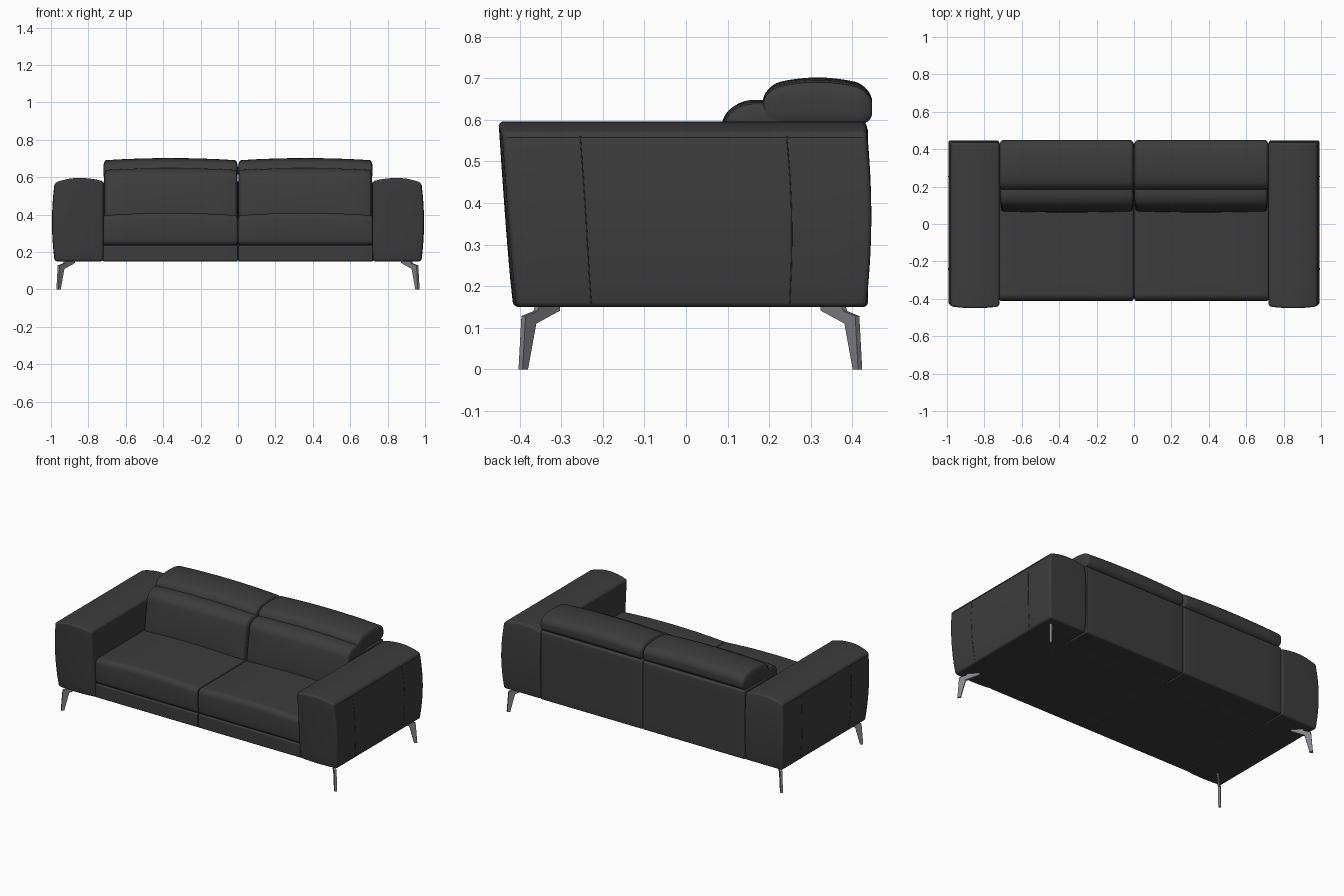
import bpy, bmesh, math
from mathutils import Vector

if "Cube" in bpy.data.objects:
    bpy.data.objects.remove(bpy.data.objects["Cube"])


def material(name, rgb):
    m = bpy.data.materials.new(name)
    m.diffuse_color = (*rgb, 1)
    m.use_nodes = True
    m.node_tree.nodes["Principled BSDF"].inputs["Base Color"].default_value = m.diffuse_color
    return m


LEATHER = material("charcoal leather", (0.045, 0.045, 0.045))
METAL = material("grey metal", (0.23, 0.23, 0.25))


def finish(name, bm, mat, angle=40):
    bmesh.ops.recalc_face_normals(bm, faces=bm.faces)
    me = bpy.data.meshes.new(name)
    bm.to_mesh(me)
    bm.free()
    me.materials.append(mat)
    ob = bpy.data.objects.new(name, me)
    bpy.context.collection.objects.link(ob)
    bpy.ops.object.select_all(action='DESELECT')
    ob.select_set(True)
    bpy.context.view_layer.objects.active = ob
    bpy.ops.object.shade_smooth_by_angle(angle=math.radians(angle))
    return ob


def block(name, lo, hi, r, shape=None, side=1):
    """Rounded padded box; shape(n, p) bends it, side=-1 mirrors it in x."""
    lo, hi = Vector(lo), Vector(hi)
    mid, half = (lo + hi) / 2, (hi - lo) / 2
    bm = bmesh.new()
    bmesh.ops.create_cube(bm, size=2)
    bmesh.ops.subdivide_edges(bm, edges=bm.edges[:], cuts=15, use_grid_fill=True)
    for v in bm.verts:
        d, inner = Vector(), Vector()
        for i, c in enumerate(v.co):
            a, s = abs(c), math.copysign(1, c)
            d[i] = s * math.tan(max(0, a - 0.5) * math.pi / 2)
            inner[i] = s * min(1, a * 2) * (half[i] - r[i])
        d.normalize()
        q = Vector([inner[i] + r[i] * d[i] for i in range(3)])
        n = Vector([q[i] / half[i] for i in range(3)])
        p = mid + q
        if shape:
            p = Vector(shape(n, p))
        v.co = (p.x * side, p.y, p.z)
    return finish(name, bm, LEATHER)


# Shapes of the padded parts
def arm_shape(n, p=None):
    u, v, w = n
    s, t = (w + 1) / 2, (v + 1) / 2
    front = -(0.405 + 0.036 * max(s, 0) ** 0.8) - 0.01 * (1 - u * u)
    back = 0.434 + 0.012 * math.sin(math.pi * s)
    outer = 0.979 + 0.014 * (1 - w * w)
    top = 0.596 - 0.018 * u * u - 0.008 * max(u, 0) ** 2
    return (0.72 + (outer - 0.72) * (u + 1) / 2,
            front + (back - front) * t,
            0.15 + (top - 0.15) * s)


def seat_shape(n, p):
    crown = 0.014 * (1 - n.x ** 2) * max(n.z, 0)
    return p.x, p.y - 0.006 * (1 - n.z ** 2) * max(-n.y, 0), p.z + crown


def back_shape(n, p):
    s = (n.z + 1) / 2
    bulge = 0.012 * (1 - n.x ** 2) * max(-n.y, 0) * (1 - n.z ** 2)
    return p.x, p.y + 0.04 * s - bulge, p.z - 0.01 * n.x ** 2 * s


def head_shape(n, p):
    s = (n.z + 1) / 2
    drop = 0.012 * n.x ** 2 + 0.022 * n.y ** 2
    return p.x, p.y, p.z - s * drop


def seam(name, pts, side):
    cu = bpy.data.curves.new(name, 'CURVE')
    cu.dimensions = '3D'
    cu.bevel_depth = 0.0015
    cu.bevel_resolution = 1
    sp = cu.splines.new('POLY')
    sp.points.add(len(pts) - 1)
    for q, (x, y, z) in zip(sp.points, pts):
        q.co = (x * side, y, z, 1)
    cu.materials.append(LEATHER)
    bpy.context.collection.objects.link(bpy.data.objects.new(name, cu))


def leg(name, foot, side, end):
    """Bent blade leg lying in the diagonal plane of its corner."""
    prof = [(0, 0), (0.007, 0.128), (0.036, 0.140), (0.040, 0.153),
            (0.090, 0.153), (0.090, 0.141), (0.033, 0.110), (0.013, 0)]
    bm = bmesh.new()
    rings = []
    for k in (-0.005, 0.005):
        rings.append([bm.verts.new((side * (foot[0] - d + k),
                                    end * (foot[1] - d - k), z)) for d, z in prof])
    bm.faces.new(rings[0])
    bm.faces.new(rings[1])
    for i in range(len(prof)):
        j = (i + 1) % len(prof)
        bm.faces.new((rings[0][i], rings[0][j], rings[1][j], rings[1][i]))
    finish(name, bm, METAL, 20)


for side, tag in ((1, "right"), (-1, "left")):
    # Armrest with its seams
    block(tag + "_armrest", (0.72, -0.44, 0.15), (0.98, 0.44, 0.595),
          (0.012, 0.012, 0.012), arm_shape, side)
    steps = [i / 10 for i in range(-10, 11)]
    for v, where in ((-0.575, "front"), (0.56, "rear")):
        seam(f"{tag}_armrest_{where}_seam",
             [arm_shape((1, v, w * 0.96)) for w in steps], side)
    seam(tag + "_armrest_top_seam", [arm_shape((1, v * 0.98, 0.94)) for v in steps], side)

    # Lower rail, seat, back panel, back cushion and headrest
    block(tag + "_base_rail", (0.001, -0.404, 0.15), (0.722, 0.30, 0.236),
          (0.004, 0.008, 0.006), None, side)
    block(tag + "_seat_cushion", (0.001, -0.405, 0.233), (0.721, 0.20, 0.395),
          (0.008, 0.028, 0.028), seat_shape, side)
    block(tag + "_back_panel", (0.001, 0.20, 0.15), (0.718, 0.438, 0.585),
          (0.006, 0.012, 0.012), None, side)
    block(tag + "_back_cushion", (0.002, 0.062, 0.36), (0.716, 0.25, 0.648),
          (0.014, 0.06, 0.05), back_shape, side)
    block(tag + "_headrest", (0.001, 0.185, 0.585), (0.72, 0.448, 0.702),
          (0.016, 0.042, 0.045), head_shape, side)

    # Legs
    leg(tag + "_front_leg", (0.966, 0.398), side, -1)
    leg(tag + "_rear_leg", (0.966, 0.419), side, 1)
